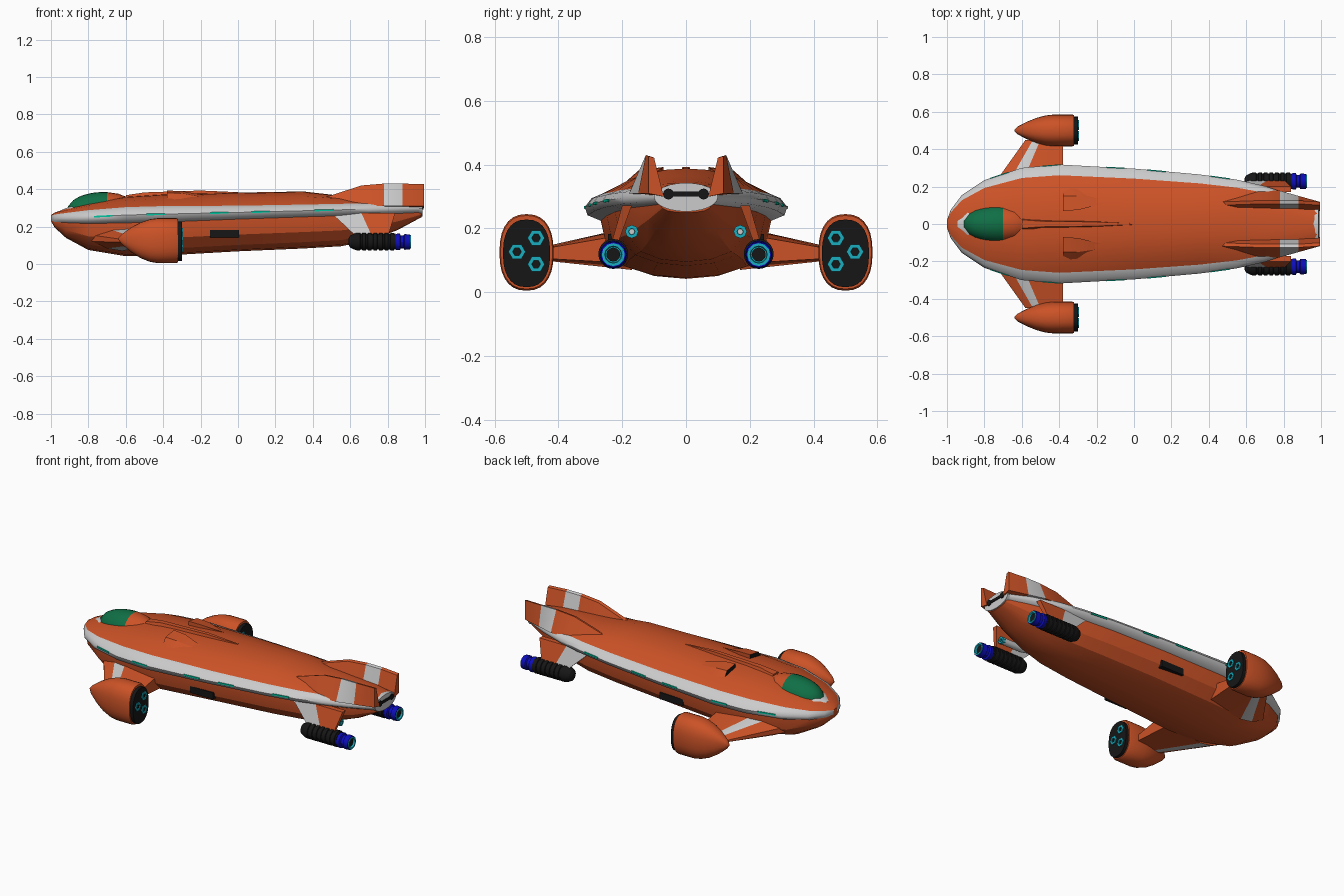
import bpy, bmesh, math

cube = bpy.data.objects.get("Cube")
if cube:
    bpy.data.objects.remove(cube, do_unlink=True)


def material(name, r, g, b):
    m = bpy.data.materials.new(name)
    m.use_nodes = True
    m.diffuse_color = (r, g, b, 1)
    m.node_tree.nodes["Principled BSDF"].inputs["Base Color"].default_value = (r, g, b, 1)
    return m


ORANGE = material("orange_paint", .60, .085, .02)
GREY = material("light_grey", .6, .6, .6)
BLACK = material("black", .008, .008, .008)
GREEN = material("green_glass", .005, .16, .06)
BLUE = material("deep_blue", .004, .004, .5)
CYAN = material("cyan_glow", .01, .42, .52)
TEAL = material("teal_light", .0, .55, .35)
SIDES = (("front", -1), ("back", 1))


def loft(name, rings, mats, rule=None, caps=True, angle=30):
    """Skin a row of equal rings; rule(face centre) picks the material."""
    bm = bmesh.new()
    rows = [[bm.verts.new(p) for p in ring] for ring in rings]
    n = len(rows[0])
    for a, b in zip(rows, rows[1:]):
        for i in range(n):
            j = (i + 1) % n
            bm.faces.new((a[i], a[j], b[j], b[i]))
    if caps:
        bm.faces.new(rows[0])
        bm.faces.new(rows[-1])
    bmesh.ops.recalc_face_normals(bm, faces=bm.faces)
    if rule:
        for f in bm.faces:
            f.material_index = rule(f.calc_center_median())
    mesh = bpy.data.meshes.new(name)
    bm.to_mesh(mesh)
    bm.free()
    for m in mats:
        mesh.materials.append(m)
    ob = bpy.data.objects.new(name, mesh)
    bpy.context.collection.objects.link(ob)
    bpy.ops.object.select_all(action='DESELECT')
    ob.select_set(True)
    bpy.context.view_layer.objects.active = ob
    bpy.ops.object.shade_smooth_by_angle(angle=math.radians(angle))
    return ob


def oval(x, y, z, ry, rz, n=24, p=2):
    pts = []
    for i in range(n):
        c, s = math.cos(math.tau * i / n), math.sin(math.tau * i / n)
        pts.append((x, y + ry * math.copysign(abs(c) ** (2 / p), c),
                    z + rz * math.copysign(abs(s) ** (2 / p), s)))
    return pts


def tube(name, y, z, profile, mat, n=16):
    return loft(name, [oval(x, y, z, r, r, n) for x, r in profile], [mat])


def box(name, x0, x1, y0, y1, z0, z1, mat):
    ring = lambda x: [(x, y0, z0), (x, y1, z0), (x, y1, z1), (x, y0, z1)]
    return loft(name, [ring(x0), ring(x1)], [mat])


# Hull stations: x, half width, belt height, belt half thickness, top, bottom
STATIONS = [
    (-1, .02, .245, .012, .262, .23), (-.98, .075, .245, .02, .275, .195),
    (-.92, .155, .247, .026, .295, .14), (-.8, .235, .252, .036, .325, .075),
    (-.6, .3, .262, .042, .36, .042), (-.4, .318, .267, .043, .372, .045),
    (0, .296, .276, .036, .382, .068), (.35, .265, .285, .033, .388, .083),
    (.55, .237, .29, .032, .365, .095), (.7, .203, .295, .03, .355, .125),
    (.85, .152, .298, .028, .348, .18), (.98, .095, .3, .024, .342, .25)]


def hull_half(s):
    x, w, zb, h, zt, bot = s
    up, low = zt - zb - h, zb - h - bot
    top = [(0, zt), (.25, zt - .06 * up), (.58, zt - .38 * up), (.82, zb + h)]
    belt = [(.82, zb + h), (.93, zb + .65 * h), (1, zb), (.97, zb - .6 * h), (.84, zb - h)]
    belly = [(.84, zb - h), (.78, bot + .52 * low), (.6, bot + .2 * low),
             (.33, bot + .05 * low), (0, bot)]
    return [[(x, w * f, z) for f, z in part] for part in (top, belt, belly)]


def mirrored(half):
    return half + [(x, -y, z) for x, y, z in reversed(half) if y > 0]


body = [hull_half(s) for s in STATIONS]
loft("hull", [mirrored(t + b) for t, _, b in body], [ORANGE], angle=25)
for side, s in SIDES:
    loft(side + "_belt", [[(x, y * s, z) for x, y, z in b] for _, b, _ in body],
         [GREY], angle=50)


def belt_point(x):
    for a, b in zip(STATIONS, STATIONS[1:]):
        if a[0] <= x <= b[0]:
            t = (x - a[0]) / (b[0] - a[0])
            return a[1] + t * (b[1] - a[1]), a[2] + t * (b[2] - a[2])


# Running lights along the belt
for side, s in SIDES:
    for k, x in enumerate((-.72, -.44, -.1, .12, .46)):
        rings = []
        for px in (x - .05, x + .05):
            w, z = belt_point(px)
            rings.append([(px, s * (w + dy), z + dz) for dy, dz in
                          ((-.008, -.005), (.002, -.005), (.002, .004), (-.008, .004))])
        loft(f"{side}_belt_light_{k + 1}", rings, [TEAL])

# Canopy bubble: glass ahead, painted fairing behind
canopy = []
for x in [-.91 + .03 * k for k in range(8)] + [-.64, -.58, -.54]:
    t = (x + .72) / (.195 if x < -.72 else .19)
    r = math.sqrt(max(1 - t * t, .02))
    canopy.append(oval(x, 0, .285, .1 * r, .1 * r))
loft("canopy", canopy, [GREEN, ORANGE], lambda c: int(c.x > -.7), angle=50)
loft("canopy_rim", [oval(-.945, 0, .27, .035, .018), oval(-.89, 0, .28, .075, .032),
                    oval(-.86, 0, .28, .086, .03)], [GREY])

# Dorsal spine
loft("dorsal_spine", [[(x, -w, .33), (x, -w * .5, z), (x, w * .5, z), (x, w, .33)]
                      for x, w, z in ((-.6, .045, .368), (-.5, .03, .383),
                                      (-.2, .022, .393), (0, .006, .384))], [ORANGE])

for side, s in SIDES:
    # Shoulder intake with dark mouth
    loft(side + "_intake",
         [[(x, s * y, z) for y, z in ((a, .31), (a, zt), (b, zt - .012), (c, .31))]
          for x, a, b, c, zt in ((-.38, .07, .15, .2, .393), (-.3, .075, .15, .23, .39),
                                 (-.16, .11, .13, .16, .365))],
         [ORANGE, BLACK], lambda c: int(c.x < -.375))

    # Tail fin with a grey stripe
    loft(side + "_tail_fin",
         [[(x + lean, s * y, z) for lean, y, z in
           ((0, .07, .3), (0, a, zt - .005), (0, a + .018, zt), (0, b, .31))]
          for x, a, b, zt in ((.46, .1, .14, .355), (.66, .107, .18, .42),
                              (.78, .108, .178, .43), (.88, .108, .15, .43),
                              (.995, .1, .118, .427))],
         [ORANGE, GREY], lambda c: int(.78 < c.x < .88))

    # Wing pylon, divided along its chord for the grey stripe
    def wing(x0, x1, y, z0, z1):
        chord = [0, .2, .4, 1]
        zc, hz = (z0 + z1) / 2, (z1 - z0) / 2
        thick = [.25, .8, 1, .7]
        row = [(x0 + (x1 - x0) * c, s * y, zc + hz * t) for c, t in zip(chord, thick)]
        return row + [(x, v, 2 * zc - z) for x, v, z in reversed(row)]

    ob = loft(side + "_wing_pylon", [wing(-.78, -.38, .17, .07, .205),
                                     wing(-.58, -.38, .45, .1, .142)], [ORANGE, GREY])
    for f in ob.data.polygons:
        if f.index in (1, 5):
            f.material_index = 1

    # Nacelle, dark rear plate and three jets
    y = s * .5
    loft(side + "_nacelle",
         [oval(x, y, .125 + .01 * (1 - r), .085 * r, .12 * (r if r > .4 else r * .9), 28, 2.4)
          for x, r in ((-.64, .04), (-.62, .26), (-.57, .56), (-.52, .8), (-.47, .95),
                       (-.43, 1), (-.33, 1), (-.32, .96))], [ORANGE], angle=45)
    loft(side + "_nacelle_plate", [oval(x, y, .122, .074, .106, 28, 2.4)
                                   for x in (-.33, -.3)], [BLACK])
    for k, (jy, jz) in enumerate(((.47, .17), (.53, .127), (.47, .088))):
        name = f"{side}_nacelle_jet_{k + 1}"
        tube(name, s * jy, jz, [(-.31, .027), (-.295, .027), (-.295, .014), (-.305, .012)], CYAN, 6)
        tube(name + "_core", s * jy, jz, [(-.31, .009), (-.296, .009)], BLACK, 6)

    # Tail engine: ribbed black body, blue nozzle, glowing ring
    y = s * .228
    ribs = [(.59, .015), (.6, .032), (.62, .042)]
    for k in range(7):
        x = .635 + k * .03
        ribs += [(x, .047), (x + .018, .047), (x + .02, .042), (x + .028, .042)]
    tube(side + "_engine_body", y, .12, ribs, BLACK, 20)
    tube(side + "_engine_nozzle", y, .118,
         [(.835, .036), (.85, .044), (.865, .044), (.87, .034), (.885, .034),
          (.89, .042), (.92, .04), (.92, .034), (.9, .03)], BLUE, 12)
    tube(side + "_engine_ring", y, .118, [(.9, .036), (.924, .036), (.924, .027), (.905, .025)], CYAN, 12)
    tube(side + "_engine_core", y, .118, [(.9, .022), (.915, .022)], BLACK, 12)

    # Engine strut: grey leading part, orange trailing part
    rings = []
    for xt, xb in ((.5, .64), (.66, .72), (.84, .8)):
        rings.append([(xt, s * .17, .272), (xb, y - s * .01, .14),
                      (xb, y + s * .01, .14), (xt, s * .2, .272)])
    loft(side + "_engine_strut", rings, [GREY, ORANGE], lambda c: int(c.x > .7))

    # Small thruster under the belt
    tube(side + "_thruster", s * .17, .19, [(.62, .012), (.66, .02), (.8, .02)], GREY)
    tube(side + "_thruster_glow", s * .17, .19, [(.79, .021), (.812, .021), (.812, .01), (.8, .009)], CYAN, 8)

    # Side hatch
    box(side + "_hatch", -.15, .005, s * .19, s * .244, .142, .182, BLACK)

# Tail plate with dumbbell slot
loft("tail_plate", [oval(.95, 0, .298, .1, .045), oval(.987, 0, .298, .1, .045)], [GREY])
box("tail_slot", .97, .992, -.055, .055, .3, .316, BLACK)
for side, s in SIDES:
    tube(side + "_slot_end", s * .055, .308, [(.97, .017), (.993, .017)], BLACK)
